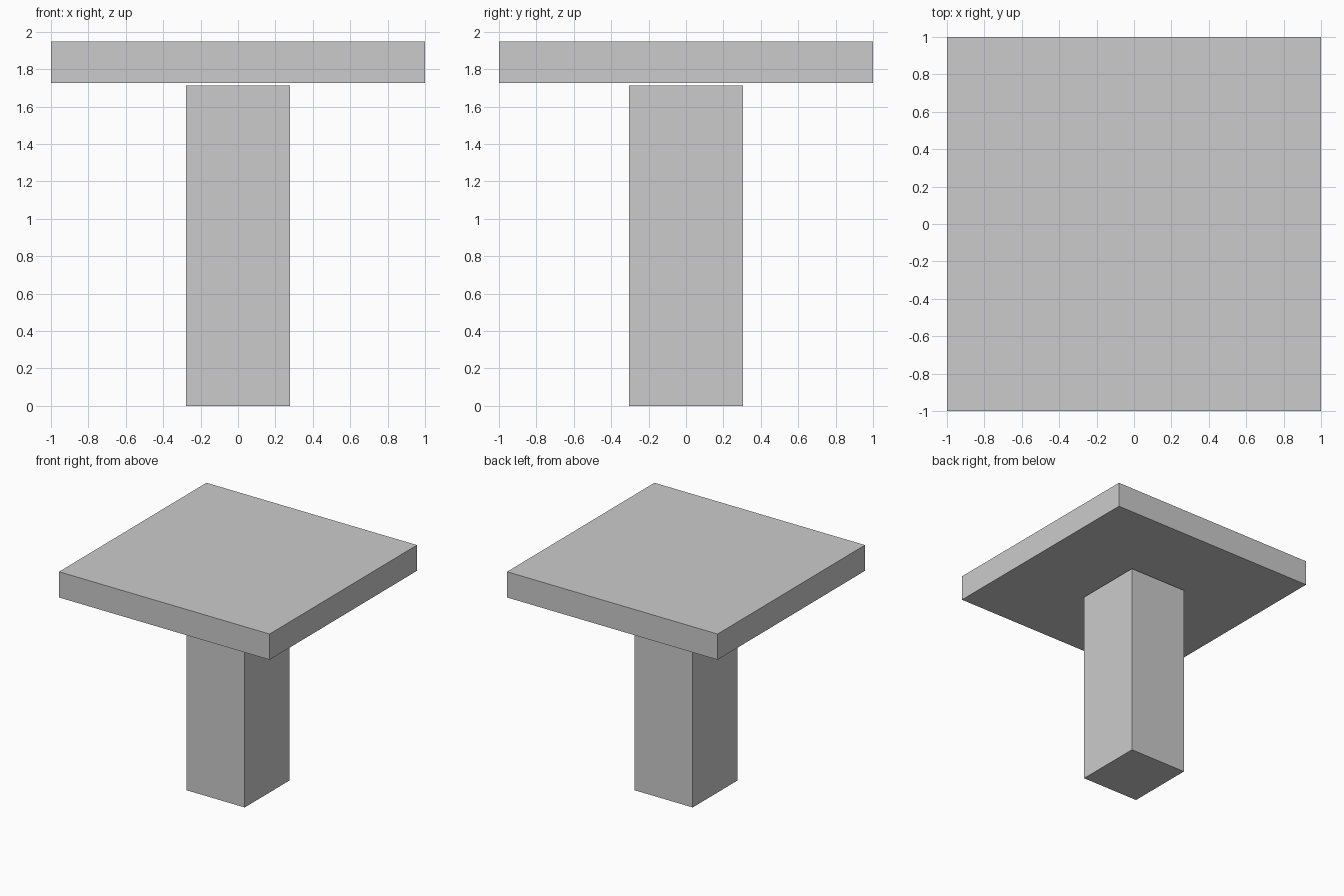
import bpy

if "Cube" in bpy.data.objects:
    bpy.data.objects.remove(bpy.data.objects["Cube"])


def box(name, size_x, size_y, z_min, z_max):
    """Axis-aligned box centred on x = y = 0."""
    bpy.ops.mesh.primitive_cube_add(size=1, location=(0, 0, (z_min + z_max) / 2))
    obj = bpy.context.object
    obj.name = name
    obj.scale = (size_x, size_y, z_max - z_min)
    bpy.ops.object.transform_apply(location=False, rotation=False, scale=True)
    return obj


# Slightly oblong pillar standing on the ground
box("pillar", 0.555, 0.61, 0.0, 1.712)

# Square slab hovering just above the pillar
box("top_slab", 2.0, 2.0, 1.727, 1.948)
